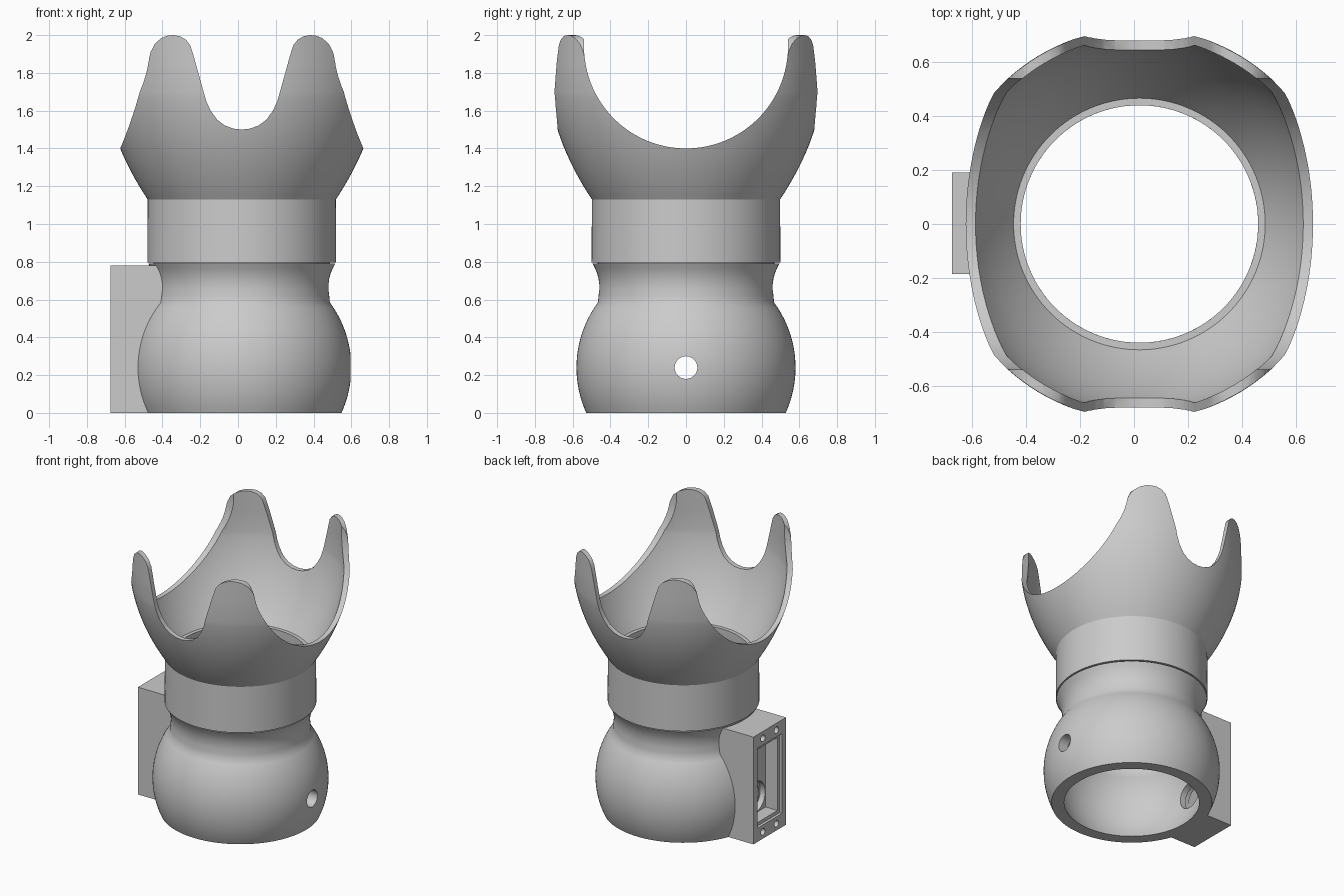
import bpy, bmesh, math
from mathutils import Matrix, Vector

if "Cube" in bpy.data.objects:
    bpy.data.objects.remove(bpy.data.objects["Cube"])

CX = 0.02  # axis of the round parts
SEG = 128

grey = bpy.data.materials.new("light_grey")
grey.diffuse_color = (0.6, 0.6, 0.6, 1)
grey.use_nodes = True
grey.node_tree.nodes["Principled BSDF"].inputs["Base Color"].default_value = grey.diffuse_color


def finish(name, bm):
    bmesh.ops.remove_doubles(bm, verts=bm.verts, dist=1e-5)
    bmesh.ops.recalc_face_normals(bm, faces=bm.faces)
    me = bpy.data.meshes.new(name)
    bm.to_mesh(me)
    bm.free()
    me.materials.append(grey)
    ob = bpy.data.objects.new(name, me)
    bpy.context.collection.objects.link(ob)
    return ob


def revolve(name, profile, closed=False):
    """Turn an (r, z) profile around the vertical axis."""
    bm = bmesh.new()
    vs = [bm.verts.new((CX + r, 0, z)) for r, z in profile]
    pairs = list(zip(vs, vs[1:])) + ([(vs[-1], vs[0])] if closed else [])
    es = [bm.edges.new(p) for p in pairs]
    bmesh.ops.spin(bm, geom=vs + es, cent=(CX, 0, 0), axis=(0, 0, 1),
                   angle=2 * math.pi, steps=SEG)
    return finish(name, bm)


def box(name, x0, x1, y0, y1, z0, z1):
    bm = bmesh.new()
    size = Vector((x1 - x0, y1 - y0, z1 - z0))
    mid = Vector((x0 + x1, y0 + y1, z0 + z1)) / 2
    bmesh.ops.create_cube(bm, size=1, matrix=Matrix.Translation(mid) @ Matrix.Diagonal(size.to_4d()))
    return finish(name, bm)


def rod(name, radius, x0, x1, y, z, n=48):
    """Cylinder lying along x."""
    bm = bmesh.new()
    m = Matrix.Translation(((x0 + x1) / 2, y, z)) @ Matrix.Rotation(math.pi / 2, 4, 'Y')
    bmesh.ops.create_cone(bm, cap_ends=True, segments=n, radius1=radius, radius2=radius,
                          depth=x1 - x0, matrix=m)
    return finish(name, bm)


def boolean(ob, tool, op='DIFFERENCE'):
    mod = ob.modifiers.new("cut", 'BOOLEAN')
    mod.operation, mod.solver, mod.object = op, 'EXACT', tool
    bpy.context.view_layer.objects.active = ob
    bpy.ops.object.modifier_apply(modifier=mod.name)
    bpy.data.objects.remove(tool)


def smooth(ob):
    bpy.ops.object.select_all(action='DESELECT')
    ob.select_set(True)
    bpy.context.view_layer.objects.active = ob
    bpy.ops.object.shade_smooth_by_angle(angle=math.radians(30))


def ball(R, z0, z1, n):
    """Profile of a sphere centred at height 0.24."""
    zs = [z0 + (z1 - z0) * i / n for i in range(n + 1)]
    return [(math.sqrt(R * R - (z - 0.24) ** 2), z) for z in zs]


# Lower body: ball, waist and a spigot that fits inside the collar
neck = [(0.463, 0.62), (0.459, 0.65), (0.459, 0.68), (0.463, 0.71),
        (0.471, 0.74), (0.482, 0.765), (0.495, 0.79)]
body = revolve("lower_body", [(0, 0)] + ball(0.58, 0, 0.585, 20) + neck
               + [(0.468, 0.79), (0.468, 1.14), (0, 1.14)])

# Side housing joined to the body
boolean(body, box("housing", -0.675, -0.3, -0.185, 0.19, 0.0005, 0.78), 'UNION')

# Hollow interior
boolean(body, revolve("cavity", [(0, -0.1), (0.444, -0.1)] + ball(0.505, 0, 0.488, 16)
                      + [(0.44, 1.3), (0, 1.3)]))

# Stepped pocket in the housing, with a counterbored port
boolean(body, box("pocket", -0.8, -0.655, -0.14, 0.145, 0.10, 0.68))
boolean(body, box("deep_pocket", -0.8, -0.56, -0.115, 0.12, 0.125, 0.655))
boolean(body, rod("port_step", 0.112, -0.8, -0.52, 0.0025, 0.24))
boolean(body, rod("port", 0.095, -0.8, -0.3, 0.0025, 0.24))

# Screw holes above and below the pocket
for y in (-0.075, 0.08):
    for z in (0.05, 0.73):
        boolean(body, rod("screw_hole", 0.024, -0.8, -0.6, y, z, 20))

# Small round hole on the opposite side
boolean(body, rod("side_hole", 0.06, 0.3, 0.9, 0, 0.24))
smooth(body)

# Upper cup: straight collar flaring into a bowl
flare = []
for i in range(17):
    d = 0.57 * (1 - i / 16)
    flare.append((0.725 - 0.13 * d - 0.47 * d * d, 1.7 - d))
outer = [(0.50, 0.797)] + flare + [(0.727, 1.85), (0.725, 2.1)]
inner = [(r - 0.032, z + 0.01) for r, z in flare] + [(0.693, 1.85), (0.691, 2.1)]
cup = revolve("upper_cup", outer + inner[::-1] + [(0.469, 0.797)], closed=True)

# Front outline: rounded prong tips with a U notch between them
half = [(0.9, 0.5), (0.9, 1.55), (0.495, 1.86), (0.483, 1.91), (0.46, 1.955),
        (0.425, 1.985), (0.39, 1.998), (0.36, 2.0), (0.325, 1.993), (0.295, 1.975),
        (0.272, 1.945), (0.255, 1.89), (0.23, 1.80), (0.205, 1.71), (0.188, 1.65),
        (0.165, 1.60), (0.13, 1.552), (0.09, 1.522), (0.045, 1.505)]
outline = half + [(0, 1.5)] + [(-x, z) for x, z in reversed(half)]
bm = bmesh.new()
face = bm.faces.new([bm.verts.new((CX + x, -1, z)) for x, z in outline])
ext = bmesh.ops.extrude_face_region(bm, geom=[face])
bmesh.ops.translate(bm, vec=(0, 2, 0), verts=[g for g in ext["geom"] if isinstance(g, bmesh.types.BMVert)])
boolean(cup, finish("outline", bm), 'INTERSECT')

# Wide round scoop through both sides
boolean(cup, rod("scoop", 0.54, -1.2, 1.2, 0, 1.94, 96))
smooth(cup)
